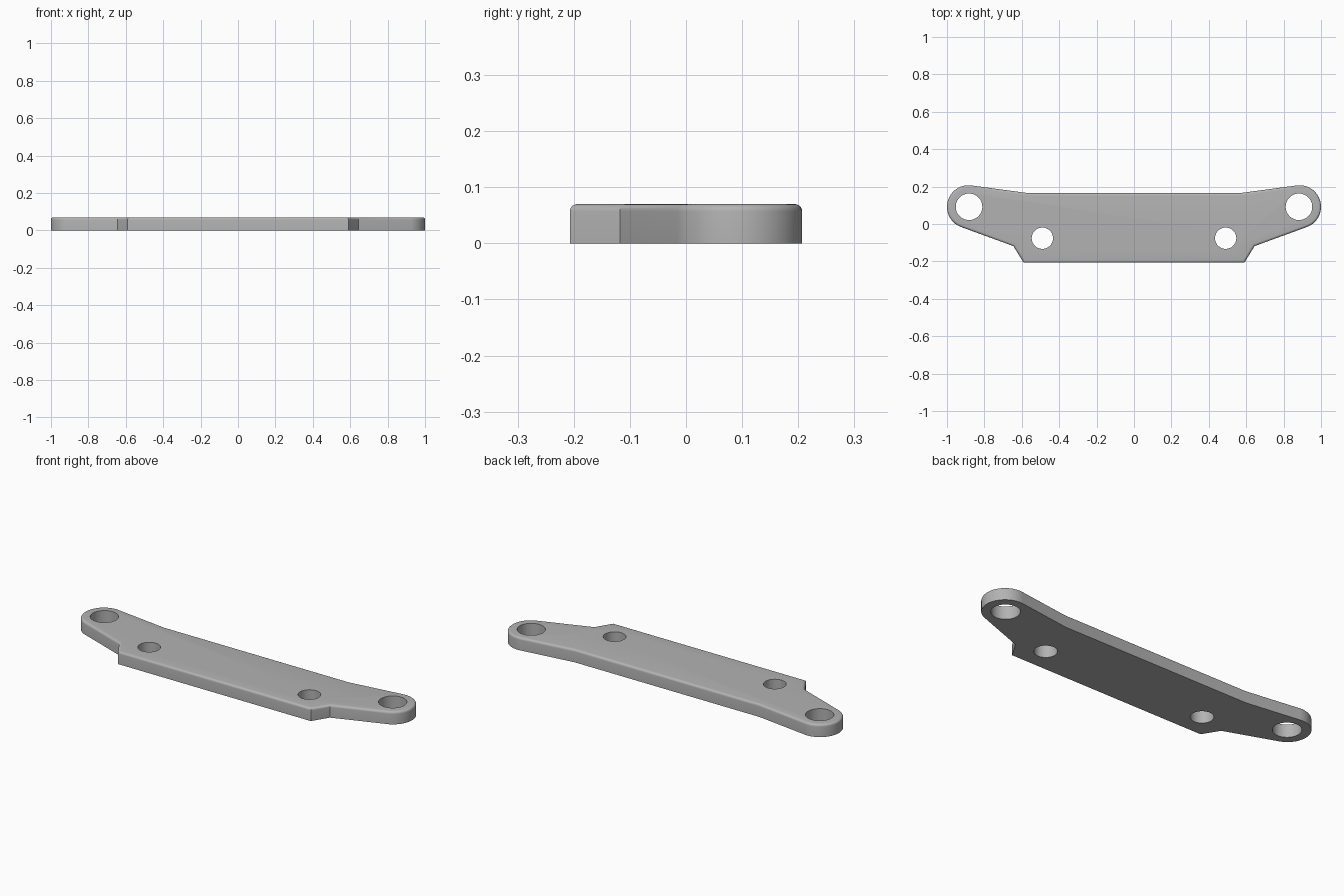
import bpy, bmesh, math
from mathutils import Vector

cube = bpy.data.objects.get("Cube")
if cube:
    bpy.data.objects.remove(cube, do_unlink=True)

THICK = 0.07
END = Vector((0.885, 0.092))
END_R = 0.115

grey = bpy.data.materials.new("plain grey")
grey.use_nodes = True
colour = (0.45, 0.45, 0.45, 1)
grey.diffuse_color = colour
grey.node_tree.nodes["Principled BSDF"].inputs["Base Color"].default_value = colour


def tangent_angle(p, side):
    """Angle on the end circle where a line from p touches it."""
    d = END - Vector(p)
    return math.atan2(d.y, d.x) + side * (math.asin(END_R / d.length) + math.pi / 2)


# Half outline: front corner, notch, rounded lug, back corner
notch, back = (0.645, -0.118), (0.565, 0.165)
a0, a1 = tangent_angle(notch, -1), tangent_angle(back, 1)
steps = 28
half = [(0.59, -0.207), notch]
for i in range(steps + 1):
    a = a0 + (a1 - a0) * i / steps
    half.append((END.x + END_R * math.cos(a), END.y + END_R * math.sin(a)))
half.append(back)
outline = half + [(-x, y) for x, y in reversed(half)]

# Plate with a rounded upper rim
bm = bmesh.new()
base = bm.faces.new([bm.verts.new((x, y, 0)) for x, y in outline])
ext = bmesh.ops.extrude_face_region(bm, geom=[base], use_keep_orig=True)
top = [g for g in ext["geom"] if isinstance(g, bmesh.types.BMVert)]
bmesh.ops.translate(bm, verts=top, vec=(0, 0, THICK))
bmesh.ops.recalc_face_normals(bm, faces=bm.faces)
rim = [e for e in bm.edges if all(v.co.z > THICK / 2 for v in e.verts)]
bmesh.ops.bevel(bm, geom=rim, offset=0.013, segments=5, profile=0.5, affect='EDGES')
mesh = bpy.data.meshes.new("mounting_plate")
bm.to_mesh(mesh)
bm.free()
plate = bpy.data.objects.new("mounting_plate", mesh)
bpy.context.collection.objects.link(plate)
mesh.materials.append(grey)

# Round through-holes, mirrored left and right
cutters = []
for x, y, r in ((END.x - 0.003, END.y, 0.071), (0.49, -0.076, 0.057)):
    for s in (-1, 1):
        bpy.ops.mesh.primitive_cylinder_add(vertices=48, radius=r, depth=0.4,
                                            location=(s * x, y, 0))
        cutter = bpy.context.object
        cutter.name = "hole_cutter"
        cutter.hide_render = True
        cutter.data.materials.append(grey)
        mod = plate.modifiers.new("hole", 'BOOLEAN')
        mod.operation = 'DIFFERENCE'
        mod.solver = 'EXACT'
        mod.object = cutter
        cutters.append(cutter)

bpy.ops.object.select_all(action='DESELECT')
plate.select_set(True)
bpy.context.view_layer.objects.active = plate
for mod in list(plate.modifiers):
    bpy.ops.object.modifier_apply(modifier=mod.name)
for cutter in cutters:
    bpy.data.objects.remove(cutter, do_unlink=True)
bpy.ops.object.shade_smooth_by_angle(angle=math.radians(30))
